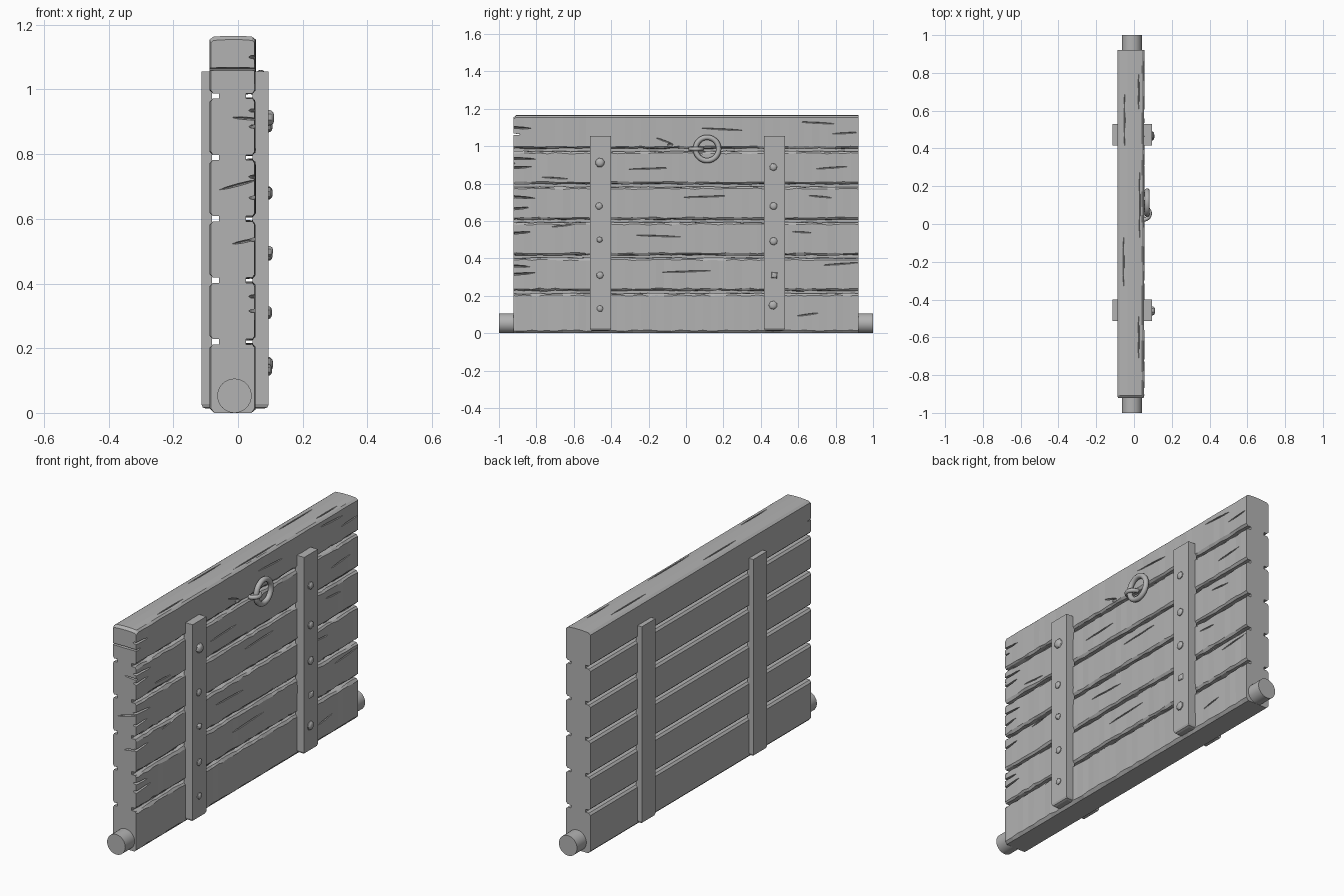
import bpy, bmesh, math, random
from mathutils import Matrix, Vector

random.seed(4)
cube = bpy.data.objects.get("Cube")
if cube:
    bpy.data.objects.remove(cube)

grey = bpy.data.materials.new("plain grey")
grey.use_nodes = True
grey.diffuse_color = (0.45, 0.45, 0.45, 1)
grey.node_tree.nodes["Principled BSDF"].inputs["Base Color"].default_value = (0.45, 0.45, 0.45, 1)


def finish(bm, name, smooth=None):
    bmesh.ops.recalc_face_normals(bm, faces=bm.faces)
    mesh = bpy.data.meshes.new(name)
    bm.to_mesh(mesh)
    bm.free()
    mesh.materials.append(grey)
    obj = bpy.data.objects.new(name, mesh)
    bpy.context.collection.objects.link(obj)
    if smooth:
        bpy.ops.object.select_all(action='DESELECT')
        bpy.context.view_layer.objects.active = obj
        obj.select_set(True)
        bpy.ops.object.shade_smooth_by_angle(angle=math.radians(smooth))
    return obj


def loft(bm, rings, closed=False):
    """Skin a list of point rings; cap the ends of an open loft."""
    rows = [[bm.verts.new(p) for p in ring] for ring in rings]
    pairs = list(zip(rows, rows[1:])) + ([(rows[-1], rows[0])] if closed else [])
    for a, b in pairs:
        for i in range(len(a)):
            j = (i + 1) % len(a)
            bm.faces.new((a[i], a[j], b[j], b[i]))
    if not closed:
        bm.faces.new(rows[0])
        bm.faces.new(rows[-1])


def add_box(bm, lo, hi):
    lo, hi = Vector(lo), Vector(hi)
    size = Matrix.Diagonal((*(hi - lo), 1))
    return bmesh.ops.create_cube(bm, size=1, matrix=Matrix.Translation((lo + hi) / 2) @ size)['verts']


# Plank wall: a grooved cross-section lofted along y with worn front edges
BACK, FACE, TOP, END = -0.088, 0.055, 1.166, 0.922
SEAMS = [0.22, 0.41, 0.60, 0.79, 0.98]


def wall_side(x, inward):
    pts = [(x + 0.014 * inward, 0.0), (x, 0.014)]
    for z in SEAMS:
        lip = 0.010
        pts += [(x, z - 0.008 - lip), (x + lip * inward, z - 0.008),
                (x + 0.030 * inward, z - 0.008), (x + 0.030 * inward, z + 0.008),
                (x + lip * inward, z + 0.008), (x, z + 0.008 + lip)]
    return pts + [(x, TOP - 0.012), (x + 0.012 * inward, TOP - 0.003)]


front = wall_side(FACE, -1)
back = wall_side(BACK, 1)
crown = [(0.01, TOP), (-0.035, TOP)]
profile = front + crown + back[::-1]
STEPS = 44
ys = [-END, -END + 0.014] + [-END + 0.014 + (2 * END - 0.014) * i / STEPS for i in range(1, STEPS + 1)]
rings = []
for k, y in enumerate(ys):
    ring = []
    for i, (x, z) in enumerate(profile):
        if 0 < k < len(ys) - 1 and i < len(front):
            x -= random.uniform(0, 0.003) if x == FACE else 0
            z += random.uniform(-0.004, 0.004) if 0.01 < z < TOP - 0.02 else 0
        if k == 0:
            z -= 0.012 * max(0, (z - 1.1) / (TOP - 1.1))
            x += 0.004 if x < BACK + 0.001 else (-0.004 if x > FACE - 0.001 else 0)
        ring.append((x, y, z))
    rings.append(ring)
bm = bmesh.new()
loft(bm, rings)
wall = finish(bm, "plank_wall")

# Wood cracks: slim spindles cut from the wall (x, y, z, half length, half height, depth, tilt)
bm = bmesh.new()


def spindle(x, y, z, sx, sy, sz, tilt=0, axis='X'):
    m = Matrix.Translation((x, y, z)) @ Matrix.Rotation(math.radians(tilt), 4, axis) @ Matrix.Diagonal((sx, sy, sz, 1))
    bmesh.ops.create_uvsphere(bm, u_segments=8, v_segments=4, radius=1, matrix=m)


for z, length, tilt in [(1.10, .10, -3), (0.935, .13, -2), (0.885, .10, 3), (0.73, .12, -4),
                        (0.665, .09, 5), (0.535, .10, 4), (0.36, .09, -3), (0.315, .12, 4)]:
    spindle(FACE, -END, z, 0.022, length, 0.006, tilt)
for y, z, length, tilt in [(.85, 1.07, .07, 3), (.70, 1.125, .10, -3), (.78, .885, .09, 4), (.72, .73, .07, -5),
                           (.82, .37, .10, 4), (.62, .54, .06, -4), (-.12, 1.03, .05, -20), (-.66, .575, .06, 6),
                           (.1, .73, .14, 2), (-.15, .52, .13, -2), (.0, .33, .15, 2), (-.2, .88, .12, 2),
                           (.2, 1.09, .12, -3), (.65, .10, .07, 8), (-.7, .83, .08, -4)]:
    spindle(FACE, y, z, 0.008, length, 0.004, tilt)
spindle(FACE, -0.085, 1.008, 0.012, 0.016, 0.010)
spindle(-0.015, -END, 1.063, 0.12, 0.05, 0.005)
for x, z, length, tilt in [(.0, .705, .06, -15), (.02, .53, .04, -12), (.03, .91, .05, 4)]:
    spindle(x, -END, z, length, 0.010, 0.004, tilt, 'Y')
for x, y, length in [(.025, -.6, .12), (-.055, -.2, .15), (.03, .1, .2), (-.05, .55, .16), (.025, .7, .1)]:
    spindle(x, y, TOP, 0.004, length, 0.008)
cracks = finish(bm, "crack_cutter")
cracks.hide_render = True
cracks.hide_set(True)
cut = wall.modifiers.new("cracks", 'BOOLEAN')
cut.operation, cut.solver, cut.object = 'DIFFERENCE', 'EXACT', cracks
cut.use_self = True
wall.data.update()
dg = bpy.context.evaluated_depsgraph_get()
baked = bpy.data.meshes.new_from_object(wall.evaluated_get(dg))
wall.modifiers.clear()
wall.data = baked
bpy.data.objects.remove(cracks)

# Hinge axle through the bottom
bm = bmesh.new()
bmesh.ops.create_cone(bm, cap_ends=True, segments=32, radius1=0.053, radius2=0.053, depth=2,
                      matrix=Matrix.Translation((-0.011, 0, 0.053)) @ Matrix.Rotation(math.pi / 2, 4, 'X'))
finish(bm, "hinge_axle", 40)

# Straps on both faces, with the lower outer edge chamfered
for label, y in (("front", -0.457), ("rear", 0.473)):
    for side, x0, x1 in (("outer", 0.045, 0.095), ("inner", -0.113, -0.08)):
        bm = bmesh.new()
        add_box(bm, (x0, y - 0.057, 0.013), (x1, y + 0.057, 1.055))
        edge_x = x1 if side == "outer" else x0
        low = [e for e in bm.edges if all(v.co.z < 0.1 for v in e.verts)
               and (all(abs(v.co.x - edge_x) < 1e-4 for v in e.verts) or abs(e.verts[0].co.x - e.verts[1].co.x) > 0.01)]
        bmesh.ops.bevel(bm, geom=low, offset=0.014, segments=2, profile=0.5, affect='EDGES')
        finish(bm, f"{label}_{side}_strap")

# Bolt heads: flattened, hand-beaten domes (y, z, radius, height, sides)
BOLTS = [(-.46, .912, .026, .017, 8), (-.465, .68, .020, .011, 8), (-.462, .50, .017, .013, 6),
         (-.46, .31, .020, .010, 7), (-.46, .132, .018, .010, 7), (.467, .888, .021, .012, 7),
         (.468, .68, .021, .012, 8), (.468, .492, .022, .012, 8), (.472, .31, .022, .010, 4), (.465, .15, .024, .013, 7)]
bm = bmesh.new()
for y, z, r, h, n in BOLTS:
    turn = random.uniform(0, 1)
    loft(bm, [[(0.095 + dx * h, y + r * s * math.cos(turn + math.tau * i / n),
                z + r * s * math.sin(turn + math.tau * i / n)) for i in range(n)]
              for dx, s in ((-0.4, 1), (0.35, 0.95), (0.8, 0.7), (1, 0.35))])
finish(bm, "bolt_heads", 35)


# Pull ring and the staple that holds it
def tube(path, radius, name, closed, sides=10):
    bm = bmesh.new()
    rings = []
    for centre, out, up in path:
        rings.append([centre + radius * (out * math.cos(math.tau * i / sides) + up * math.sin(math.tau * i / sides))
                      for i in range(sides)])
    loft(bm, rings, closed)
    finish(bm, name, 50)


ring_path = []
for i in range(32):
    d = Vector((0, math.cos(math.tau * i / 32), math.sin(math.tau * i / 32)))
    ring_path.append((Vector((0.070, 0.113, 0.985)) + 0.062 * d, d, Vector((1, 0, 0))))
tube(ring_path, 0.014, "pull_ring", True)

staple_path = []
for i in range(13):
    a = math.pi * i / 12
    d = Vector((math.sin(a), math.cos(a), 0))
    staple_path.append((Vector((0.050 + 0.034 * d.x, 0.055 + 0.032 * d.y, 0.985)), d, Vector((0, 0, 1))))
tube(staple_path, 0.011, "ring_staple", False)
